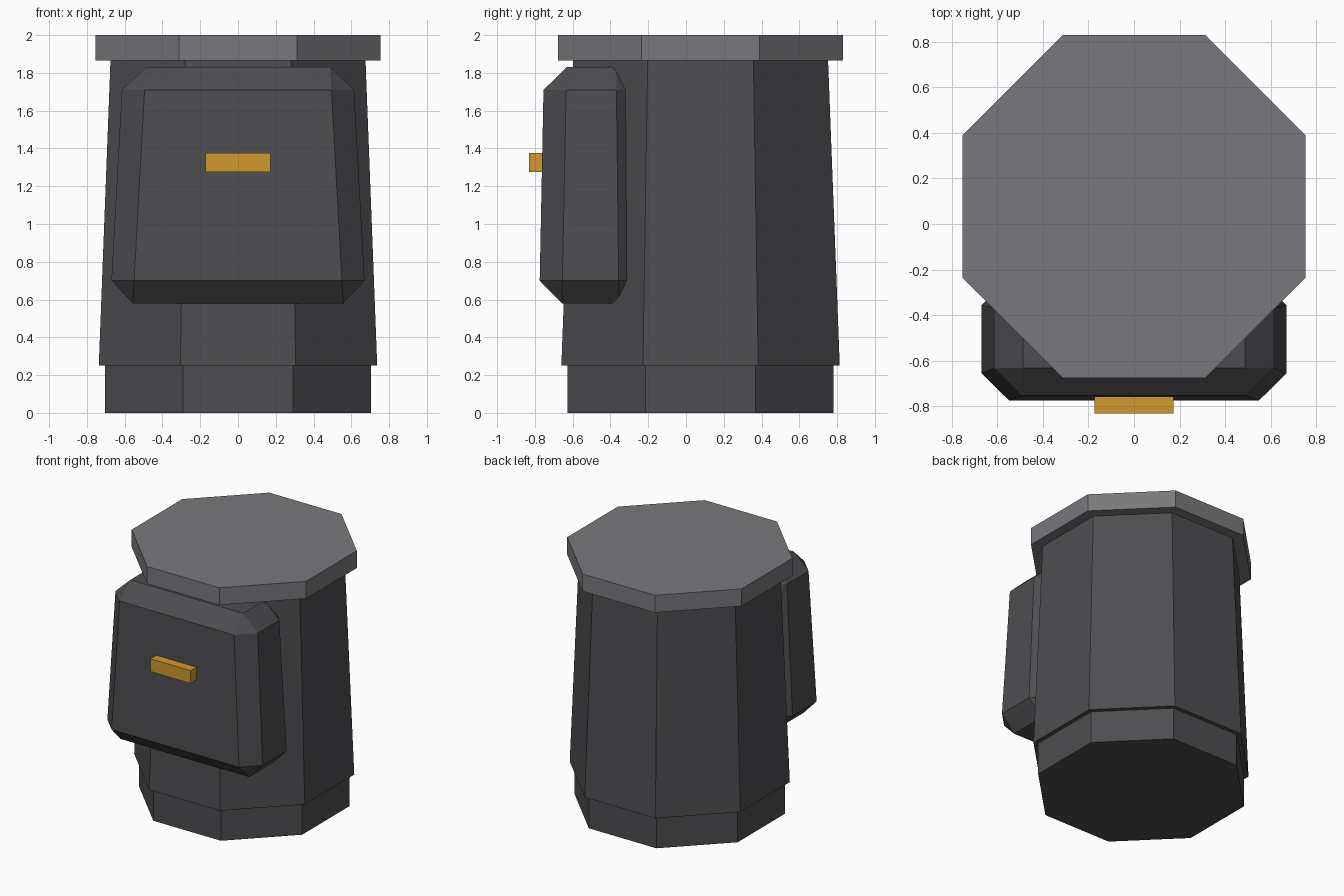
import bpy, bmesh, math

cube = bpy.data.objects.get("Cube")
if cube:
    bpy.data.objects.remove(cube, do_unlink=True)


def material(name, rgb):
    mat = bpy.data.materials.new(name)
    mat.use_nodes = True
    color = (*rgb, 1.0)
    mat.diffuse_color = color
    mat.node_tree.nodes["Principled BSDF"].inputs["Base Color"].default_value = color
    return mat


charcoal = material("charcoal", (0.075, 0.075, 0.082))
grey = material("grey", (0.19, 0.19, 0.205))
amber = material("amber", (0.63, 0.32, 0.028))

CENTRE_Y = 0.077


def finish(name, bm, mat):
    bmesh.ops.recalc_face_normals(bm, faces=bm.faces)
    mesh = bpy.data.meshes.new(name)
    bm.to_mesh(mesh)
    bm.free()
    mesh.materials.append(mat)
    bpy.context.collection.objects.link(bpy.data.objects.new(name, mesh))


def octagon(name, low, high, z0, z1, mat):
    """Eight-sided prism; low and high are centre-to-side distances."""
    bm = bmesh.new()
    corner = 1 / math.cos(math.pi / 8)
    bmesh.ops.create_cone(bm, cap_ends=True, segments=8, radius1=low * corner,
                          radius2=high * corner, depth=z1 - z0)
    turn = math.pi / 8
    # Turn so that a flat side faces the front, whatever the starting angle
    v = bm.verts[:][0].co
    turn -= math.atan2(v.y, v.x) % (math.pi / 4)
    c, s = math.cos(turn), math.sin(turn)
    for v in bm.verts:
        x, y, z = v.co
        v.co = (c * x - s * y, s * x + c * y + CENTRE_Y, z + (z0 + z1) / 2)
    finish(name, bm, mat)


def block(name, bottom, top, mat, chamfer=0):
    """Box between two rectangles (half width, front y, back y, z)."""
    bm = bmesh.new()
    bmesh.ops.create_cube(bm, size=2)
    for v in bm.verts:
        half, front, back, z = top if v.co.z > 0 else bottom
        v.co = (half * v.co.x, back if v.co.y > 0 else front, z)
    if chamfer:
        bmesh.ops.bevel(bm, geom=bm.edges[:], offset=chamfer, offset_type='OFFSET',
                        segments=1, affect='EDGES', clamp_overlap=True)
    finish(name, bm, mat)


# Stacked octagonal body
octagon("base", 0.705, 0.705, 0, 0.25, charcoal)
octagon("body", 0.737, 0.675, 0.25, 1.87, charcoal)
octagon("lid", 0.754, 0.754, 1.865, 2.0, grey)

# Chamfered front pocket with its clasp
block("front_pocket", (0.677, -0.777, -0.235, 0.58), (0.608, -0.752, -0.25, 1.83),
      charcoal, chamfer=0.12)
block("clasp", (0.173, -0.832, -0.74, 1.275), (0.173, -0.832, -0.74, 1.375), amber)
